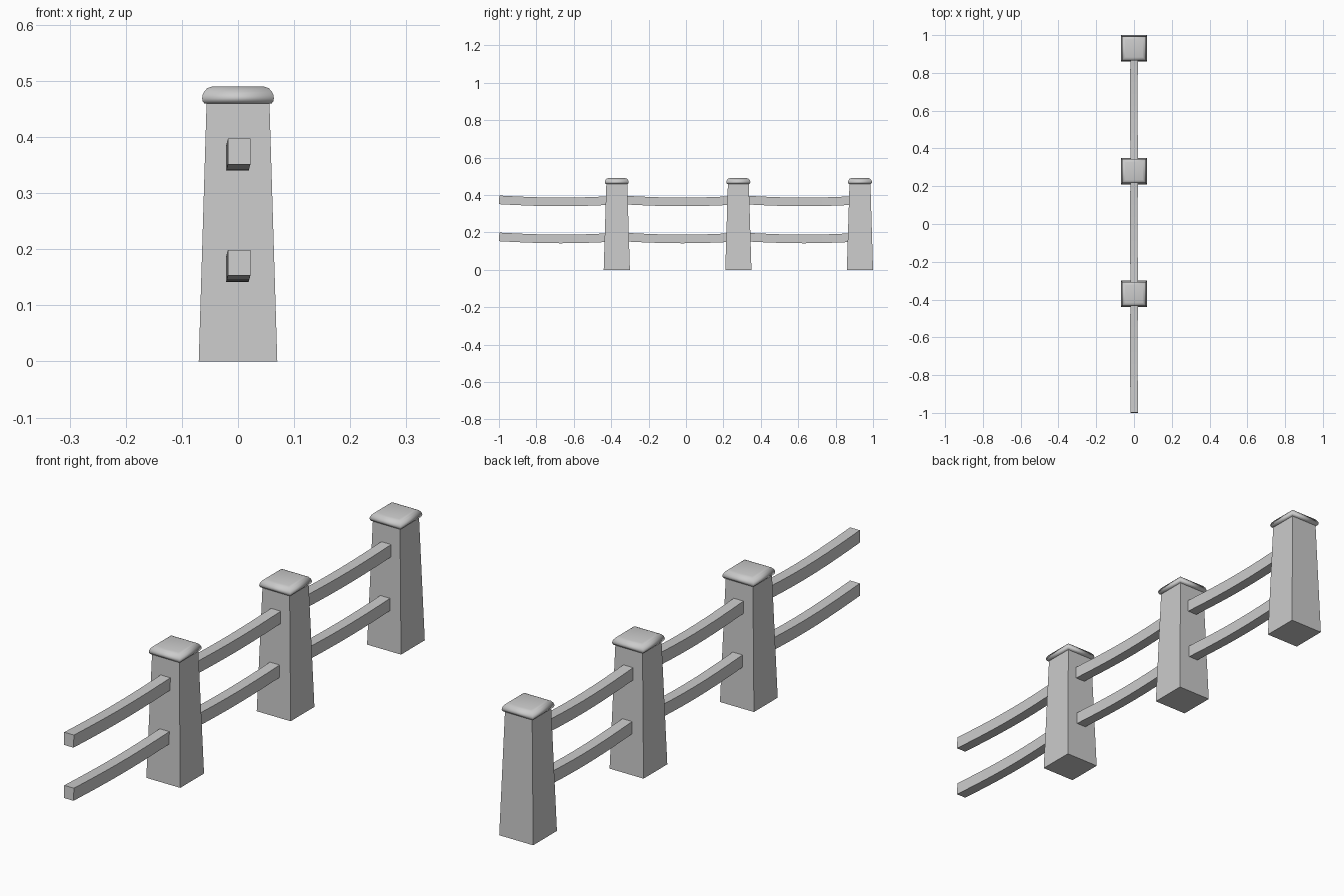
import bpy, bmesh, math

cube = bpy.data.objects.get("Cube")
if cube:
    bpy.data.objects.remove(cube)

stone = bpy.data.materials.new("plain grey")
stone.use_nodes = True
grey = (0.6, 0.6, 0.6, 1)
stone.diffuse_color = grey
stone.node_tree.nodes["Principled BSDF"].inputs["Base Color"].default_value = grey


def loft(name, rings, smooth_angle=None):
    """Skin a list of four-cornered rings and cap both ends."""
    bm = bmesh.new()
    loops = [[bm.verts.new(p) for p in ring] for ring in rings]
    for a, b in zip(loops, loops[1:]):
        for i in range(4):
            j = (i + 1) % 4
            bm.faces.new((a[i], a[j], b[j], b[i]))
    bm.faces.new(loops[0])
    bm.faces.new(loops[-1])
    bmesh.ops.recalc_face_normals(bm, faces=bm.faces)
    mesh = bpy.data.meshes.new(name)
    bm.to_mesh(mesh)
    bm.free()
    mesh.materials.append(stone)
    obj = bpy.data.objects.new(name, mesh)
    bpy.context.collection.objects.link(obj)
    if smooth_angle:
        bpy.ops.object.select_all(action="DESELECT")
        obj.select_set(True)
        bpy.context.view_layer.objects.active = obj
        bpy.ops.object.shade_smooth_by_angle(angle=math.radians(smooth_angle))
    return obj


def square(half, y, z):
    return [(sx * half, y + sy * half, z)
            for sx, sy in ((-1, -1), (1, -1), (1, 1), (-1, 1))]


def rail(name, start, z, length=0.66, sag=0.011, w=0.02, h=0.023, steps=10):
    """Square beam that sags between its ends and bows slightly sideways."""
    rings = []
    for i in range(steps + 1):
        t = i / steps
        dip = math.sin(math.pi * t)
        slope = -sag * math.pi * math.cos(math.pi * t) / length
        x = 0.002 - 0.003 * dip
        y, zc = start + length * t, z - sag * dip
        rings.append([(x + sx * w, y - sz * h * slope, zc + sz * h)
                      for sx, sz in ((-1, -1), (1, -1), (1, 1), (-1, 1))])
    return loft(name, rings, 30)


# Rounded cap profile: half width, height
cap_profile = [(0.054, 0.459), (0.060, 0.460), (0.063, 0.464), (0.064, 0.469),
               (0.063, 0.475), (0.060, 0.481), (0.055, 0.487), (0.046, 0.490)]

for n, y in enumerate((-0.37, 0.28, 0.93), 1):
    # Tapered post and its cap
    loft(f"post_{n}", [square(0.07, y, 0), square(0.056, y, 0.461)])
    loft(f"post_cap_{n}", [square(r, y, z) for r, z in cap_profile], 95)
    # Two sagging rails in front of each post
    for level, z in (("lower", 0.176), ("upper", 0.374)):
        rail(f"{level}_rail_{n}", y - 0.629, z)
